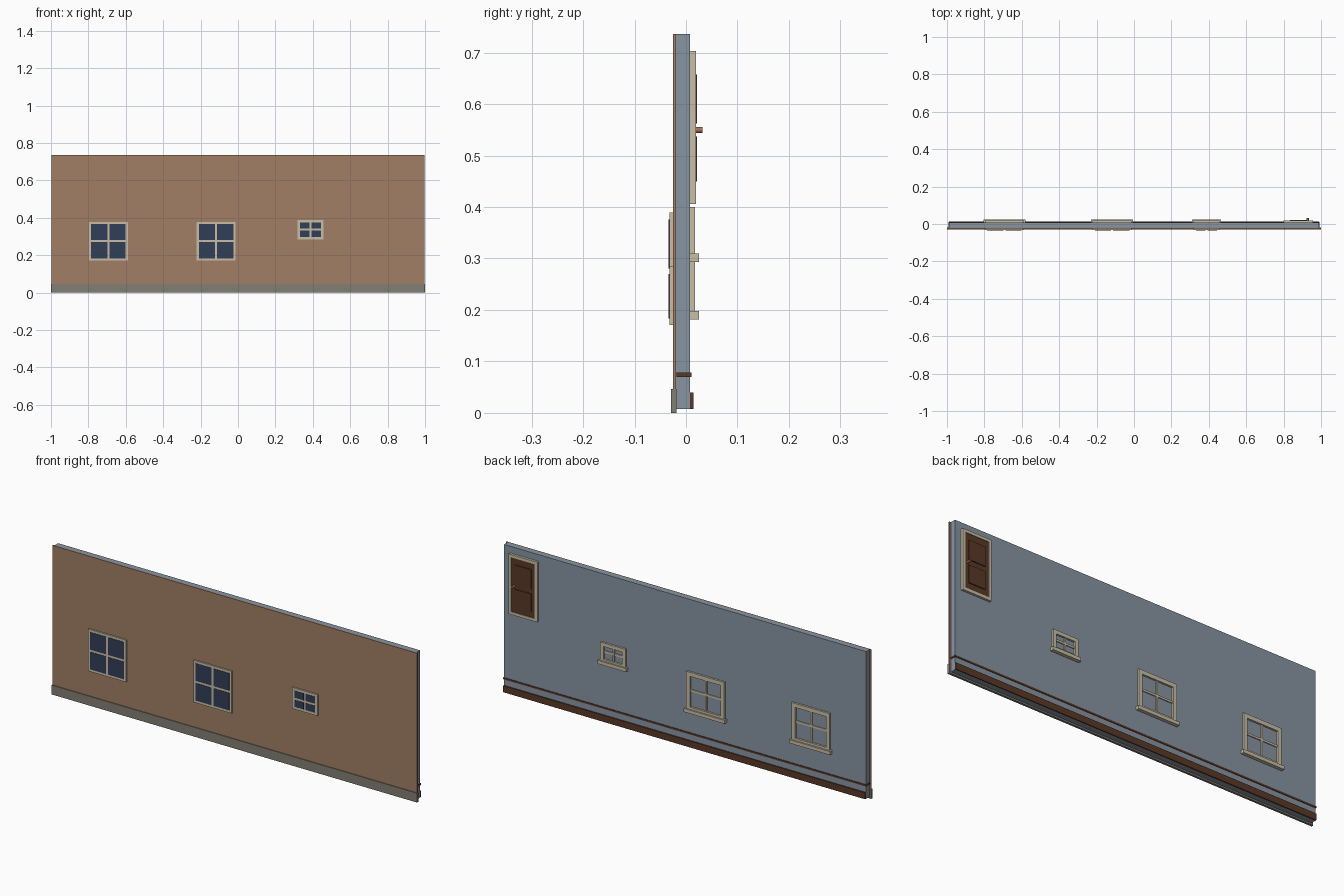
import bpy, bmesh, math
from mathutils import Matrix

if "Cube" in bpy.data.objects:
    bpy.data.objects.remove(bpy.data.objects["Cube"])


def material(name, r, g, b):
    m = bpy.data.materials.new(name)
    lin = [(c / 255 / 12.92) if c < 10 else ((c / 255 + 0.055) / 1.055) ** 2.4 for c in (r, g, b)]
    m.diffuse_color = (*lin, 1)
    m.use_nodes = True
    m.node_tree.nodes["Principled BSDF"].inputs["Base Color"].default_value = m.diffuse_color
    return m


BRICK = material("brick brown", 161, 126, 101)
WALL = material("blue grey plaster", 135, 149, 162)
STONE = material("plinth stone", 130, 126, 116)
CREAM = material("cream trim", 201, 191, 167)
WOOD = material("dark wood", 90, 57, 39)
GLASS = material("dark blue glass", 50, 62, 88)
KNOB = material("copper knob", 165, 115, 90)


def finish(name, bm, mat):
    me = bpy.data.meshes.new(name)
    bm.to_mesh(me)
    bm.free()
    me.materials.append(mat)
    ob = bpy.data.objects.new(name, me)
    bpy.context.collection.objects.link(ob)
    return ob


def boxes(name, mat, *extents):
    """One object made of boxes, each given as (x0, x1, y0, y1, z0, z1)."""
    bm = bmesh.new()
    for x0, x1, y0, y1, z0, z1 in extents:
        mid = Matrix.Translation(((x0 + x1) / 2, (y0 + y1) / 2, (z0 + z1) / 2))
        size = Matrix.Diagonal((x1 - x0, y1 - y0, z1 - z0, 1))
        bmesh.ops.create_cube(bm, size=1, matrix=mid @ size)
    return finish(name, bm, mat)


def frame(x0, x1, y0, y1, z0, z1, w):
    """Four boxes bordering a rectangle."""
    return [(x0, x0 + w, y0, y1, z0, z1), (x1 - w, x1, y0, y1, z0, z1),
            (x0 + w, x1 - w, y0, y1, z1 - w, z1), (x0 + w, x1 - w, y0, y1, z0, z0 + w)]


# Wall layers
boxes("inner_wall", WALL, (-0.99, 0.99, -0.019, 0.008, 0.008, 0.736))
boxes("brick_facing", BRICK, (-0.998, 0.998, -0.025, -0.019, 0.02, 0.736))
boxes("plinth", STONE, (-1, 1, -0.029, -0.018, 0, 0.046))
boxes("skirting_board", WOOD, (-0.99, 0.99, 0.007, 0.0146, 0.008, 0.04))
boxes("wall_rail", WOOD, (-0.993, 0.993, -0.0188, 0.0107, 0.07, 0.0785))


def window(name, x0, x1, z0, z1, border, sill_z, top_z, casing):
    cx, cz, bar = (x0 + x1) / 2, (z0 + z1) / 2, 0.0055
    # Outside: frame slab with four glass panes
    boxes(name + "_outer_frame", CREAM, (x0, x1, -0.0325, -0.024, z0, z1))
    boxes(name + "_panes", GLASS, *[
        (a, b, -0.034, -0.032, c, d)
        for a, b in ((x0 + border, cx - bar), (cx + bar, x1 - border))
        for c, d in ((z0 + border, cz - bar), (cz + bar, z1 - border))])
    # Inside: casing, glazing bars and sill
    mz = (sill_z + 0.017 + top_z) / 2
    boxes(name + "_casing", CREAM,
          *frame(x0, x1, 0.007, 0.0175, sill_z + 0.008, top_z, casing))
    boxes(name + "_glazing_bars", CREAM,
          (cx - 0.005, cx + 0.005, 0.007, 0.013, sill_z + 0.015, top_z - casing),
          (x0 + casing, x1 - casing, 0.007, 0.0128, mz - 0.005, mz + 0.005))
    boxes(name + "_sill", CREAM, (x0 - 0.008, x1 + 0.008, 0.007, 0.025, sill_z, sill_z + 0.017))


window("left_window", -0.797, -0.589, 0.171, 0.379, 0.012, 0.181, 0.381, 0.02)
window("middle_window", -0.221, -0.013, 0.171, 0.379, 0.012, 0.181, 0.381, 0.02)
window("small_window", 0.319, 0.458, 0.284, 0.389, 0.013, 0.293, 0.4, 0.018)

# Door on the inner face
boxes("door_frame", CREAM, *frame(0.8, 0.957, 0.007, 0.0195, 0.406, 0.703, 0.014))
boxes("door_leaf", WOOD, (0.812, 0.945, 0.007, 0.0165, 0.418, 0.691))
boxes("door_panels", WOOD, (0.833, 0.924, 0.016, 0.0214, 0.45, 0.537),
      (0.833, 0.924, 0.016, 0.0214, 0.562, 0.657))
bm = bmesh.new()
bmesh.ops.create_cone(bm, cap_ends=True, segments=12, radius1=0.0058, radius2=0.0058, depth=0.017,
                      matrix=Matrix.Translation((0.929, 0.0235, 0.5495)) @ Matrix.Rotation(math.pi / 2, 4, 'X'))
finish("door_knob", bm, KNOB)
